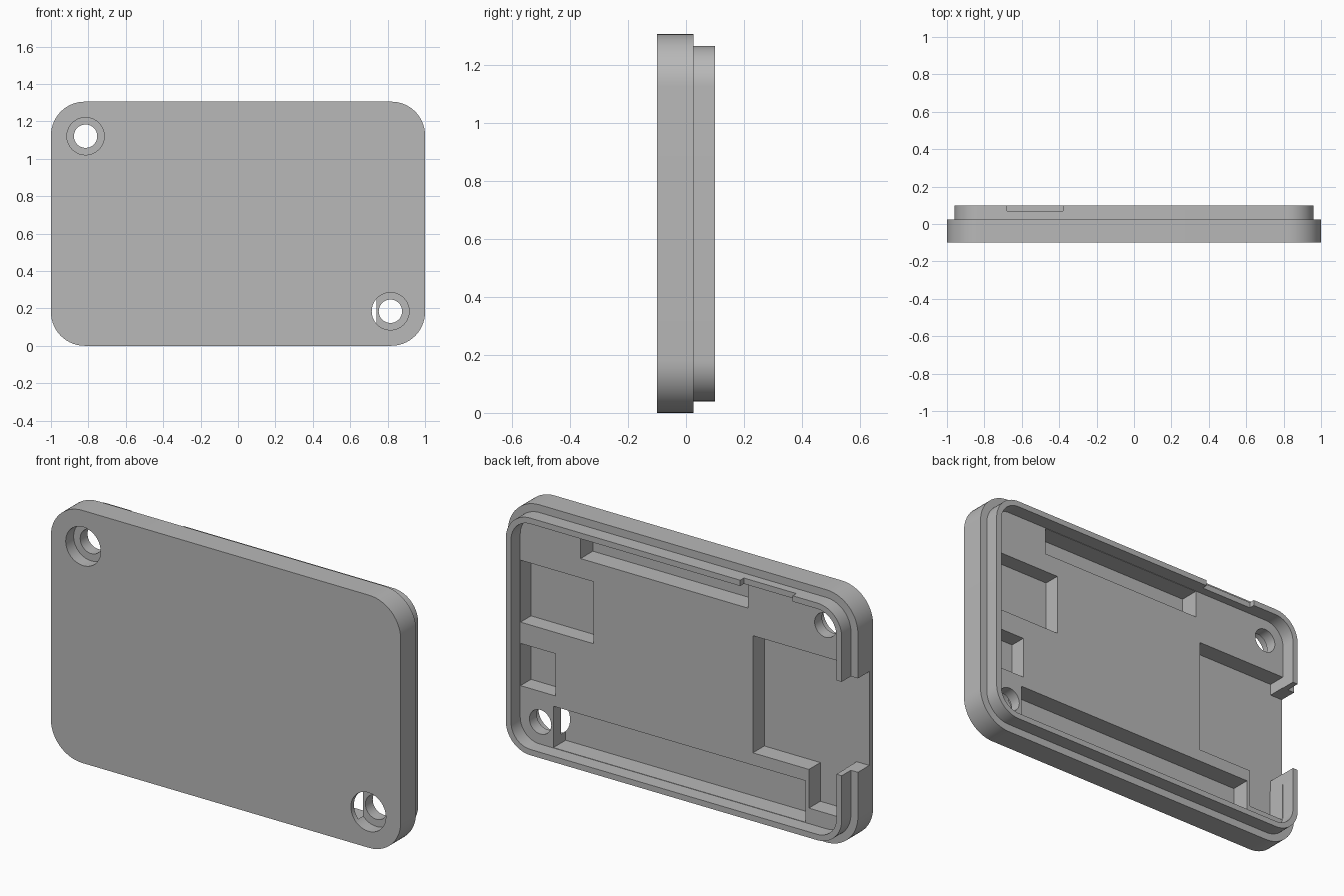
import bpy, bmesh
from math import sin, cos, pi, radians

if "Cube" in bpy.data.objects:
    bpy.data.objects.remove(bpy.data.objects["Cube"], do_unlink=True)

HEIGHT = 1.305
MID = HEIGHT / 2
FRONT, STEP, RIM = -0.10, 0.025, 0.10   # depths of front face, step / inner floor, rim
INNER_X, INNER_LOW, INNER_TOP = 0.928, 0.072, 1.233

grey = bpy.data.materials.new("grey_plastic")
grey.use_nodes = True
colour = (0.48, 0.48, 0.48, 1)
grey.diffuse_color = colour
grey.node_tree.nodes["Principled BSDF"].inputs["Base Color"].default_value = colour


def prism(name, outline, y0, y1):
    """Extrude an (x, z) outline from depth y0 to y1."""
    bm = bmesh.new()
    face = bm.faces.new([bm.verts.new((x, y0, z)) for x, z in outline])
    new = bmesh.ops.extrude_face_region(bm, geom=[face])["geom"]
    bmesh.ops.translate(bm, vec=(0, y1 - y0, 0),
                        verts=[v for v in new if isinstance(v, bmesh.types.BMVert)])
    bmesh.ops.recalc_face_normals(bm, faces=bm.faces)
    mesh = bpy.data.meshes.new(name)
    bm.to_mesh(mesh)
    bm.free()
    mesh.materials.append(grey)
    obj = bpy.data.objects.new(name, mesh)
    bpy.context.collection.objects.link(obj)
    return obj


def rounded(inset, radius, steps=14):
    """Rounded rectangle inset from the outer edge."""
    cx, cz = 1 - inset - radius, MID - inset - radius
    points = []
    for quarter, (sx, sz) in enumerate([(1, 1), (-1, 1), (-1, -1), (1, -1)]):
        for i in range(steps + 1):
            a = (quarter + i / steps) * pi / 2
            points.append((sx * cx + radius * cos(a), MID + sz * cz + radius * sin(a)))
    return points


def circle(x, z, r, n=40):
    return [(x + r * cos(2 * pi * i / n), z + r * sin(2 * pi * i / n)) for i in range(n)]


def box(x0, x1, z0, z1):
    return [(x0, z0), (x1, z0), (x1, z1), (x0, z1)]


def combine(target, tool, operation):
    """Bake a boolean into the target and drop the tool."""
    mod = target.modifiers.new("shape", "BOOLEAN")
    mod.operation, mod.solver, mod.object = operation, "EXACT", tool
    graph = bpy.context.evaluated_depsgraph_get()
    mesh = bpy.data.meshes.new_from_object(target.evaluated_get(graph))
    target.modifiers.clear()
    target.data = mesh
    bpy.data.objects.remove(tool, do_unlink=True)


# Outer plate with the stepped lip, then the shallow interior
cover = prism("case_cover", rounded(0, 0.18), FRONT, STEP)
combine(cover, prism("lip", rounded(0.04, 0.14), -0.02, RIM), "UNION")
combine(cover, prism("interior", rounded(0.07, 0.11), STEP, 0.3), "DIFFERENCE")

# Pockets in the inner floor, each an outline and its floor depth
pockets = {
    "connector_pocket": (box(-INNER_X, -0.40, 0.35, 0.955), -0.068),
    "connector_opening": (box(-1.2, -0.90, 0.41, 0.895), -0.068),
    "corner_notch": (box(-0.925, -0.72, 0.15, 0.40), -0.068),
    "lower_channel": (box(-0.70, 0.74, INNER_LOW, 0.286), -0.075),
    "upper_channel": (box(-0.373, 0.585, 1.09, INNER_TOP), -0.075),
    "upper_side_pocket": (box(0.51, INNER_X, 0.67, 0.99), -0.06),
    "lower_side_pocket": (box(0.727, INNER_X, 0.342, 0.56), -0.06),
    "rim_notch": (box(-0.68, -0.38, 1.20, 1.32), 0.07),
}
for name, (outline, floor) in pockets.items():
    top = 0.3 if name in ("connector_opening", "rim_notch") else 0.06
    combine(cover, prism(name, outline, floor, top), "DIFFERENCE")

# Two diagonal screw holes, counterbored from the front
for side in (-1, 1):
    x, z = side * 0.815, MID - side * 0.468
    combine(cover, prism("screw_hole", circle(x, z, 0.0625), -0.3, 0.3), "DIFFERENCE")
    combine(cover, prism("counterbore", circle(x, z, 0.10), -0.3, -0.035), "DIFFERENCE")

bpy.ops.object.select_all(action="DESELECT")
cover.select_set(True)
bpy.context.view_layer.objects.active = cover
bpy.ops.object.shade_smooth_by_angle(angle=radians(30))
